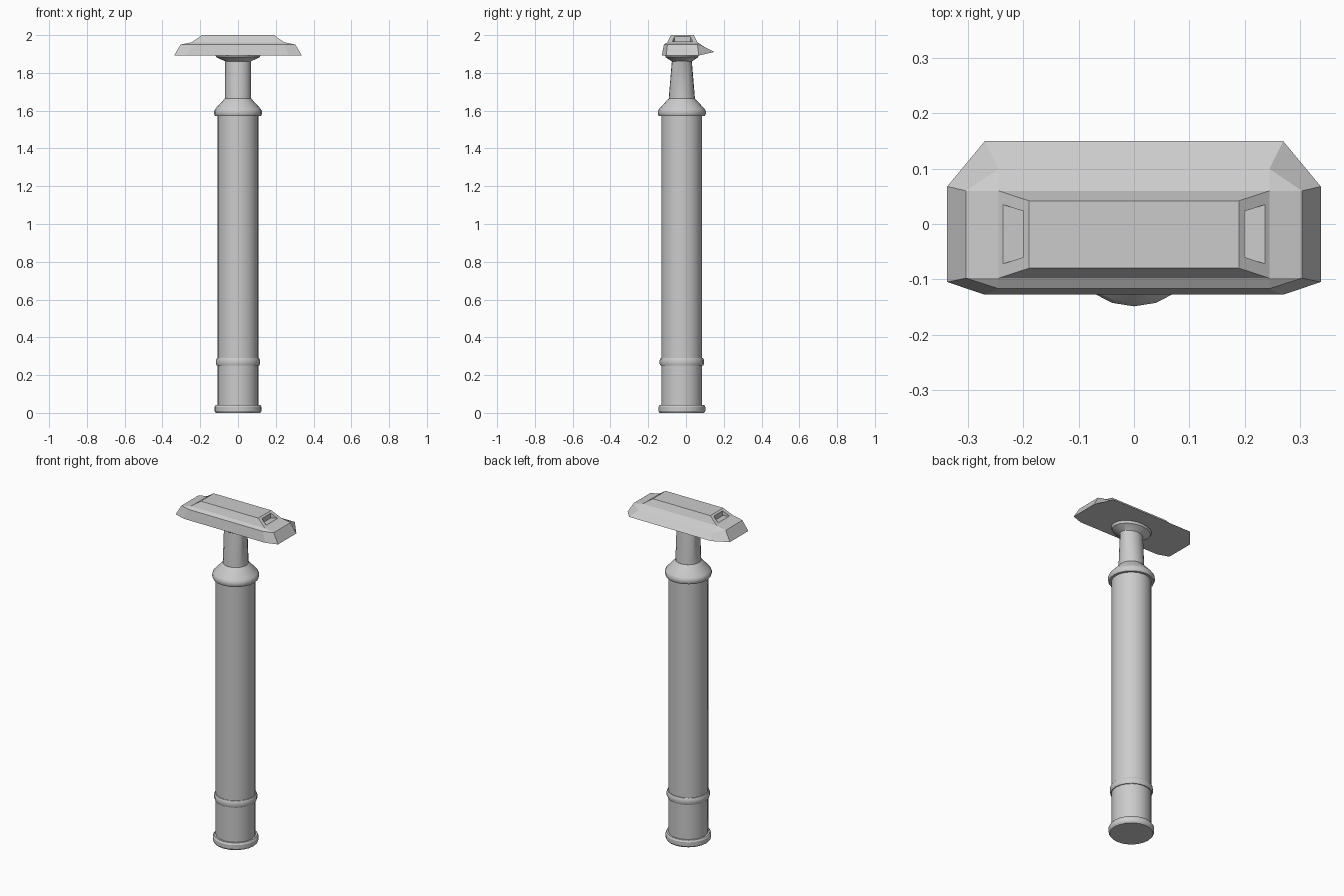
import bpy, bmesh, math

if "Cube" in bpy.data.objects:
    bpy.data.objects.remove(bpy.data.objects["Cube"])

CY = -0.022      # y of the handle axis
SEG = 20


def finish(bm, name, smooth):
    bmesh.ops.remove_doubles(bm, verts=bm.verts, dist=1e-5)
    bmesh.ops.recalc_face_normals(bm, faces=bm.faces)
    me = bpy.data.meshes.new(name)
    bm.to_mesh(me)
    bm.free()
    ob = bpy.data.objects.new(name, me)
    bpy.context.collection.objects.link(ob)
    if smooth:
        bpy.ops.object.select_all(action='DESELECT')
        ob.select_set(True)
        bpy.context.view_layer.objects.active = ob
        bpy.ops.object.shade_smooth_by_angle(angle=math.radians(30))
    return ob


def skin(bm, rings):
    """Bridge consecutive rings; returns the quads of the last bridge."""
    n = len(rings[0])
    vr = [[bm.verts.new(p) for p in r] for r in rings]
    last = []
    for a, b in zip(vr, vr[1:]):
        last = [bm.faces.new((a[i], a[(i + 1) % n], b[(i + 1) % n], b[i])) for i in range(n)]
    bm.faces.new(vr[0][::-1])
    bm.faces.new(vr[-1])
    return last


def lathe(name, profile):
    """Profile of (x radius, y radius, z)."""
    bm = bmesh.new()
    ang = [2 * math.pi * i / SEG for i in range(SEG)]
    skin(bm, [[(rx * math.cos(t), CY + ry * math.sin(t), z) for t in ang]
              for rx, ry, z in profile])
    return finish(bm, name, True)


def turned(name, pts):
    return lathe(name, [(r, r, z) for r, z in pts])


# Handle: foot ring, grip, lower band, shoulder
turned("handle", [
    (0.118, 0.0), (0.124, 0.01), (0.124, 0.032), (0.118, 0.042), (0.108, 0.042),
    (0.108, 0.25), (0.113, 0.25), (0.117, 0.26), (0.117, 0.28), (0.112, 0.29), (0.108, 0.29),
    (0.108, 1.572), (0.122, 1.572), (0.127, 1.582), (0.127, 1.598), (0.12, 1.61), (0.07, 1.664)])

# Neck narrowing in depth, flaring into an oval flange under the head
lathe("neck", [
    (0.07, 0.07, 1.65), (0.07, 0.069, 1.67), (0.069, 0.053, 1.86),
    (0.07, 0.055, 1.862), (0.115, 0.086, 1.883), (0.122, 0.09, 1.897)])


def mirrored(half):
    """Right half, front to back -> full counter-clockwise ring."""
    return half + [(-x, y, z) for x, y, z in reversed(half)]


# Head body with a blade edge drawn out at the back
base = [(0.27, -0.128, 1.892), (0.338, -0.105, 1.892), (0.338, 0.068, 1.892), (0.27, 0.15, 1.911)]
deck = [(0.245, -0.117, 1.95), (0.304, -0.098, 1.95), (0.304, 0.06, 1.95), (0.245, 0.1, 1.936)]
step = [(0.245, -0.098, 1.962)] * 2 + [(0.245, 0.06, 1.962)] * 2
bm = bmesh.new()
skin(bm, [mirrored(r) for r in (base, deck, step)])
finish(bm, "head", False)

# Raised ridge on the head, with a recess in each sloping end
low = [(0.245, -0.098, 1.962), (0.245, 0.06, 1.962)]
top = [(0.19, -0.08, 2.0), (0.19, 0.042, 2.0)]
bm = bmesh.new()
sides = skin(bm, [mirrored(low), mirrored(top)])
bm.normal_update()
for f in (sides[0], sides[2]):
    s = 1 if f.calc_center_median().x > 0 else -1
    bmesh.ops.inset_region(bm, faces=[f], thickness=0.008)
    for v in f.verts:
        outer = abs(v.co.x) > 0.2175
        back = v.co.y > -0.019
        if outer:
            v.co = (s * 0.237, 0.035 if back else -0.072, 1.9675)
        else:
            v.co = (s * 0.2, 0.023 if back else -0.06, 1.993)
    new = bmesh.ops.extrude_discrete_faces(bm, faces=[f])["faces"][0]
    for v in new.verts:
        if abs(v.co.x) < 0.2175:
            v.co.z -= 0.029
finish(bm, "head_ridge", False)
